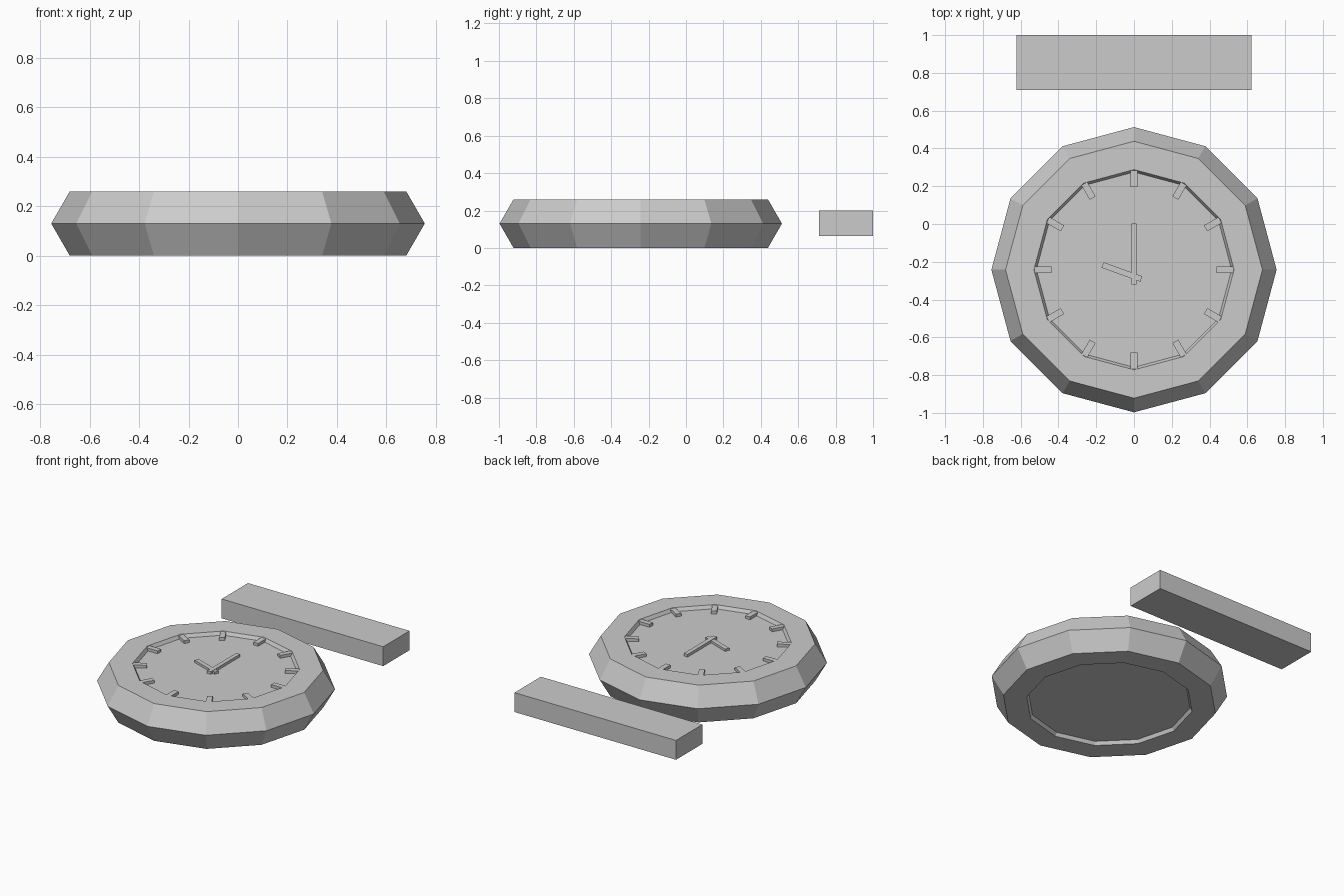
import bpy
from math import radians, cos, sin
from mathutils import Matrix

if "Cube" in bpy.data.objects:
    bpy.data.objects.remove(bpy.data.objects["Cube"])

CX, CY, CZ = 0.0, -0.242, 0.13   # clock centre
FACE_TOP = 0.237
FACE_BOTTOM = 0.023


def box(name, centre, size, angle=0.0):
    bpy.ops.mesh.primitive_cube_add(size=1)
    ob = bpy.context.object
    ob.name = name
    ob.data.transform(Matrix.Diagonal((*size, 1)))
    ob.location = centre
    ob.rotation_euler.z = angle
    return ob


def slab(name, x, y, length, width, top, angle):
    # thin bar sitting on the clock face
    base = FACE_TOP - 0.01
    return box(name, (x, y, (base + top) / 2), (length, width, top - base), angle)


# Hexagonal-section rim
bpy.ops.mesh.primitive_torus_add(major_segments=12, minor_segments=6,
                                 major_radius=0.605, minor_radius=0.15,
                                 location=(CX, CY, CZ))
bpy.context.object.name = "clock_rim"

# Dial disc, recessed on both sides and tucked into the rim
bpy.ops.mesh.primitive_cylinder_add(vertices=12, radius=0.53,
                                    depth=FACE_TOP - FACE_BOTTOM,
                                    location=(CX, CY, (FACE_TOP + FACE_BOTTOM) / 2),
                                    rotation=(0, 0, 0))
bpy.context.object.name = "clock_dial"

# Hour markers
for i in range(12):
    a = radians(30 * i)
    slab(f"hour_marker_{i + 1}", CX + 0.482 * cos(a), CY + 0.482 * sin(a),
         0.088, 0.036, 0.257, a)

# Hands
slab("minute_hand", 0, -0.158, 0.322, 0.029, 0.256, radians(90))
slab("hour_hand", -0.064, -0.254, 0.218, 0.031, 0.253, radians(-20))

# Separate bar behind the clock
box("wall_bar", (0, 0.855, 0.132), (1.246, 0.29, 0.135))
